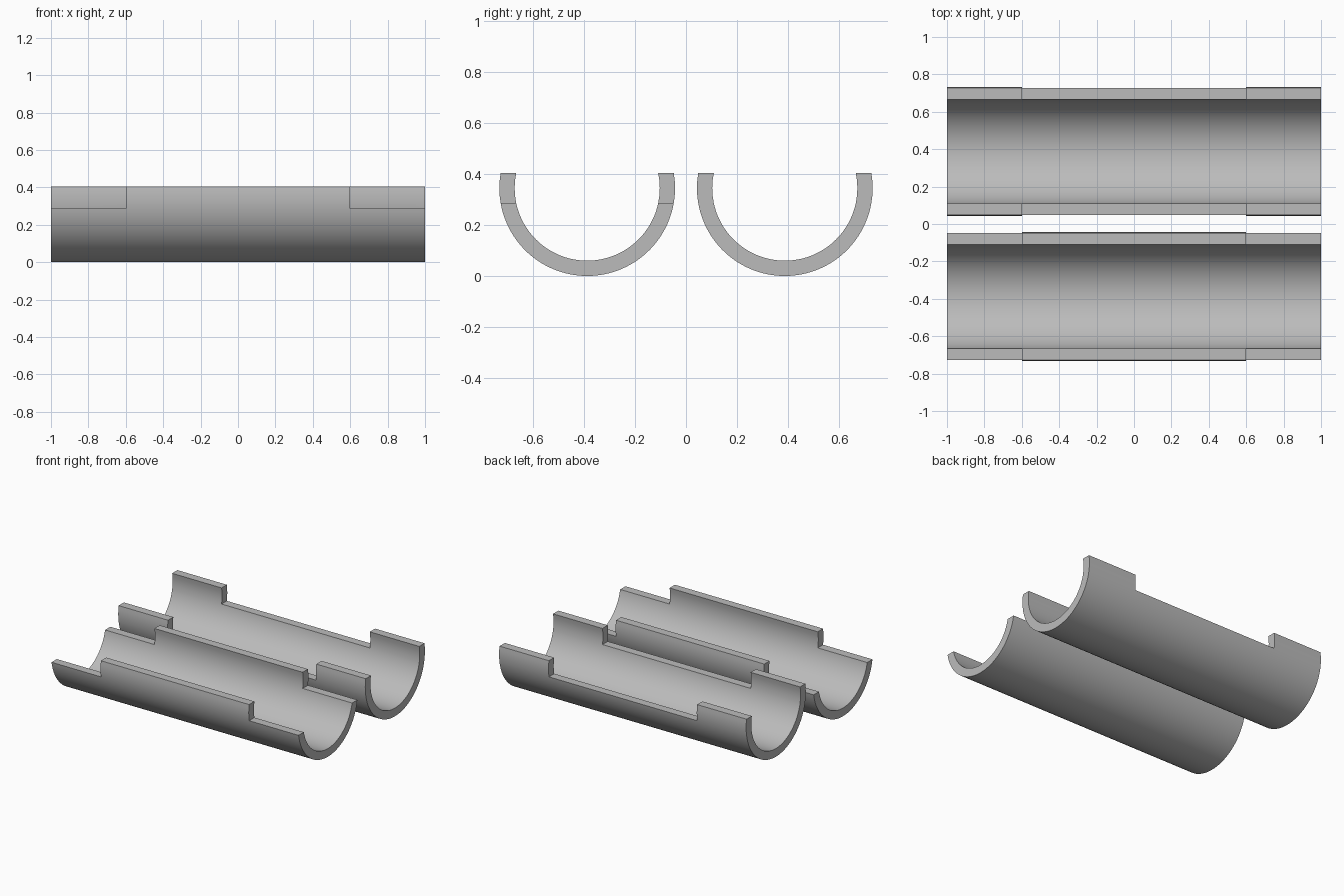
import bpy, bmesh
from math import asin, sin, cos, pi, radians

cube = bpy.data.objects.get("Cube")
if cube:
    bpy.data.objects.remove(cube, do_unlink=True)

OUTER, INNER = 0.345, 0.285      # shell radii
STEP = 0.059                     # rim height above / below the axis
OFFSET = 0.388                   # distance of each shell axis from the centre
STATIONS = [-1, -0.6, 0.6, 1]    # where the rim changes height
LIP, ARC = 4, 56                 # divisions of each raised lip and of the trough

grey = bpy.data.materials.new("plain grey")
grey.use_nodes = True
colour = (0.5, 0.5, 0.5, 1)
grey.diffuse_color = colour
grey.node_tree.nodes["Principled BSDF"].inputs["Base Color"].default_value = colour


def arc_points(radius):
    """Points from one rim to the other, with level breaks at both rim heights."""
    a = asin(STEP / radius)
    stops = [(-a, a, LIP), (a, pi - a, ARC), (pi - a, pi + a, LIP)]
    angles = [s + (e - s) * i / n for s, e, n in stops for i in range(n)] + [pi + a]
    return [(radius * cos(t), OUTER - radius * sin(t)) for t in angles]


def half_shell(name, y, raised):
    """Trough along x; `raised` lists the bays whose rim keeps its lips."""
    bm = bmesh.new()
    rings = [[[bm.verts.new((x, y + py, pz)) for py, pz in arc_points(r)]
              for r in (OUTER, INNER)] for x in STATIONS]
    # Gather the sides of every solid cell; shared sides are internal
    sides = {}
    for bay in range(3):
        first, last = (0, ARC + 2 * LIP) if bay in raised else (LIP, LIP + ARC)
        for i in range(first, last):
            (o0, n0), (o1, n1) = rings[bay], rings[bay + 1]
            a, b, c, d = o0[i], o0[i + 1], n0[i + 1], n0[i]
            e, f, g, h = o1[i], o1[i + 1], n1[i + 1], n1[i]
            for quad in ((a, b, c, d), (e, h, g, f), (a, e, f, b),
                         (d, c, g, h), (a, d, h, e), (b, f, g, c)):
                sides.setdefault(frozenset(quad), []).append(quad)
    for quads in sides.values():
        if len(quads) == 1:
            bm.faces.new(quads[0])
    bmesh.ops.delete(bm, geom=[v for v in bm.verts if not v.link_faces], context='VERTS')
    bmesh.ops.recalc_face_normals(bm, faces=bm.faces)

    mesh = bpy.data.meshes.new(name)
    bm.to_mesh(mesh)
    bm.free()
    mesh.materials.append(grey)
    obj = bpy.data.objects.new(name, mesh)
    bpy.context.collection.objects.link(obj)
    bpy.ops.object.select_all(action='DESELECT')
    obj.select_set(True)
    bpy.context.view_layer.objects.active = obj
    bpy.ops.object.shade_smooth_by_angle(angle=radians(30))


# The two shells have opposite rims so that they interlock
half_shell("front_half_shell", -OFFSET, {1})
half_shell("back_half_shell", OFFSET, {0, 2})
